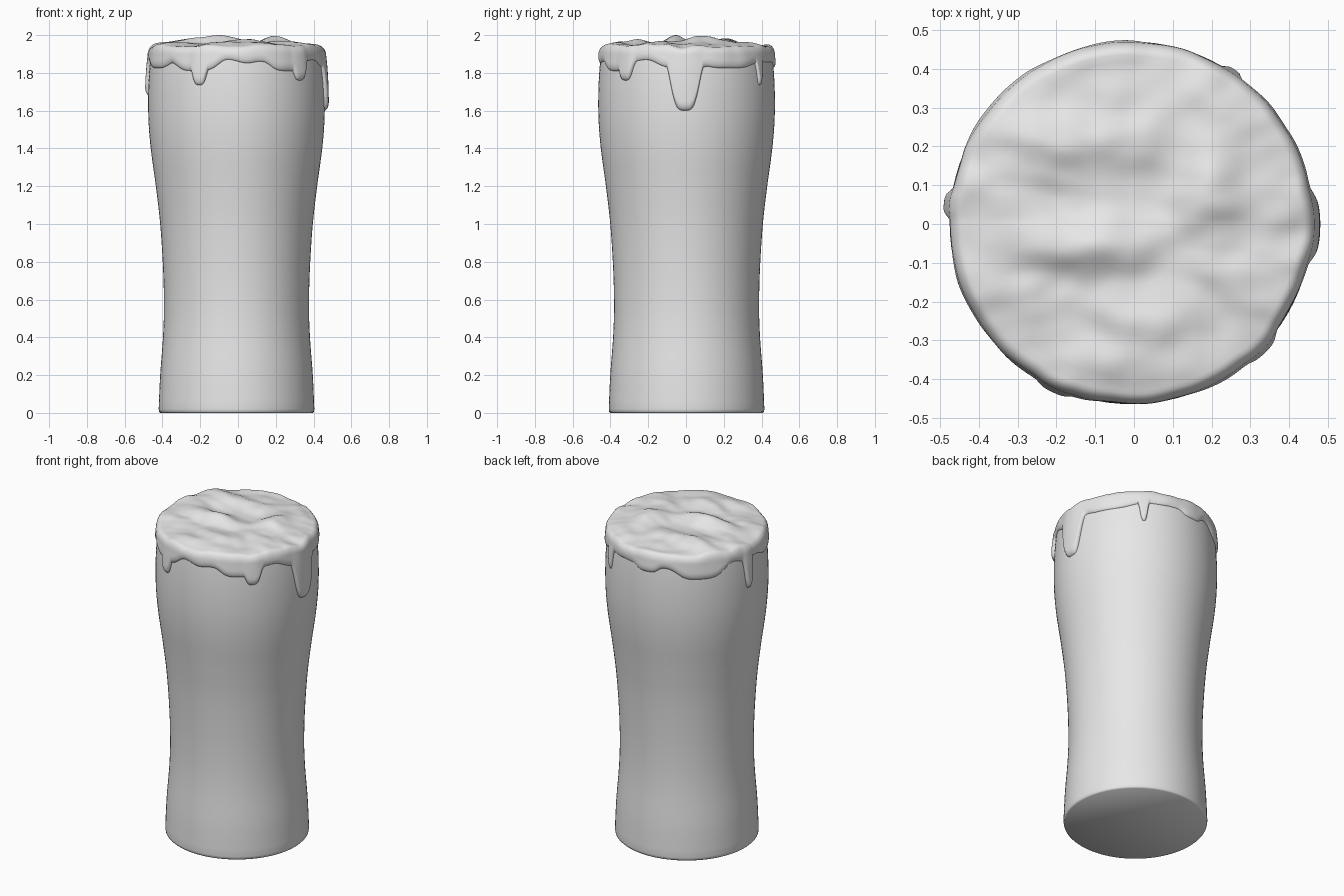
import bpy, bmesh, math
from mathutils import Vector, noise

if "Cube" in bpy.data.objects:
    bpy.data.objects.remove(bpy.data.objects["Cube"])

CX, CY = -0.008, 0.003          # slight offset of the glass axis


def material(name, rgb):
    m = bpy.data.materials.new(name)
    m.diffuse_color = (*rgb, 1)
    m.use_nodes = True
    m.node_tree.nodes["Principled BSDF"].inputs["Base Color"].default_value = m.diffuse_color
    return m


def make_object(name, bm, mat):
    bmesh.ops.recalc_face_normals(bm, faces=bm.faces)
    me = bpy.data.meshes.new(name)
    bm.to_mesh(me)
    bm.free()
    me.materials.append(mat)
    ob = bpy.data.objects.new(name, me)
    bpy.context.collection.objects.link(ob)
    bpy.ops.object.select_all(action='DESELECT')
    ob.select_set(True)
    bpy.context.view_layer.objects.active = ob
    bpy.ops.object.shade_smooth_by_angle(angle=math.radians(50))
    return ob


def skin(bm, rings):
    """Join successive closed rings of vertices with quads."""
    n = len(rings[0])
    for a, b in zip(rings, rings[1:]):
        for i in range(n):
            j = (i + 1) % n
            bm.faces.new((a[i], a[j], b[j], b[i]))


# Glass profile (height, radius), smoothly interpolated
PROFILE = [(0.02, 0.412), (0.2, 0.404), (0.4, 0.389), (0.55, 0.384), (0.75, 0.388),
           (1.0, 0.404), (1.2, 0.427), (1.4, 0.454), (1.55, 0.466), (1.7, 0.467),
           (1.82, 0.461), (1.91, 0.452)]


def glass_radius(z):
    p = PROFILE
    z = min(max(z, p[0][0]), p[-1][0])
    k = next(i for i in range(len(p) - 1) if z <= p[i + 1][0])

    def slope(i):
        a, b = p[max(i - 1, 0)], p[min(i + 1, len(p) - 1)]
        return (b[1] - a[1]) / (b[0] - a[0])
    (z0, r0), (z1, r1) = p[k], p[k + 1]
    h = z1 - z0
    t = (z - z0) / h
    return ((2*t**3 - 3*t*t + 1) * r0 + (t**3 - 2*t*t + t) * h * slope(k)
            + (3*t*t - 2*t**3) * r1 + (t**3 - t*t) * h * slope(k + 1))


grey_glass = material("light grey glass", (0.8, 0.8, 0.8))

# Glass body
bm = bmesh.new()
levels = [(0.0, 0.404), (0.006, 0.41)]
levels += [(z, glass_radius(z)) for z in [0.02 + 1.89 * i / 44 for i in range(45)]]
rings = [[bm.verts.new((CX + r * math.cos(2*math.pi*i/96), CY + r * math.sin(2*math.pi*i/96), z))
          for i in range(96)] for z, r in levels]
skin(bm, rings)
bm.faces.new(rings[0])
bm.faces.new(rings[-1])
make_object("glass_body", bm, grey_glass)

# Foam drips: angle, half width (degrees), lowest height, extra thickness
DRIPS = [(-1, 9.5, 1.60, 0.007), (-1, 19, 1.825, 0), (-44, 6, 1.76, 0.004),
         (-54, 13, 1.81, 0), (-115, 5.5, 1.735, 0.004), (-118, 15, 1.81, 0),
         (56, 2.8, 1.735, 0.0), (30, 20, 1.825, 0), (174, 3.6, 1.68, 0.004),
         (135, 17, 1.80, 0), (-155, 14, 1.825, 0), (95, 9, 1.825, 0)]


def foam_edge(a):
    """Lower edge height and thickness of the foam at angle a."""
    c, s = math.cos(a), math.sin(a)
    base = 1.862 + 0.02 * noise.noise(Vector((c * 4, s * 4, 3.1)))
    low, thick = base, 0.014 + 0.004 * noise.noise(Vector((c * 5, s * 5, 8)))
    for deg, w, tip, extra in DRIPS:
        d = (math.degrees(a) - deg + 180) % 360 - 180
        f = math.exp(-(d / w) ** 4 * 0.8)
        low = min(low, base + (tip - base) * f)
        thick += extra * f
    return low, thick


# Foam crests: x, y, x size, y size, height
CRESTS = [(-0.14, -0.06, 0.17, 0.06, 0.035), (0.2, 0.1, 0.08, 0.13, 0.024),
          (-0.1, 0.22, 0.16, 0.07, 0.015), (0.05, -0.25, 0.14, 0.06, 0.016),
          (-0.28, 0.07, 0.08, 0.15, 0.012), (0.33, -0.12, 0.08, 0.08, 0.010)]


def foam_top(x, y):
    z = 1.948 + 0.016 * noise.noise(Vector((x * 5, y * 8, 1.7)))
    z += 0.006 * noise.noise(Vector((x * 12, y * 16, 5.2)))
    for cx, cy, sx, sy, h in CRESTS:
        z += h * math.exp(-((x - cx) / sx) ** 2 - ((y - cy) / sy) ** 2)
    return z


# Foam head: each angle has a column from the drip edge, over the rim, to the middle
N, SIDE, RIM, TOP = 360, 22, 6, 24
RIM_Z = 1.895
bm = bmesh.new()
columns = []
for i in range(N):
    a = 2 * math.pi * i / N
    c, s = math.cos(a), math.sin(a)
    low, thick = foam_edge(a)
    col = []
    for k in range(SIDE + 1):
        z = low + (RIM_Z - low) * (k / SIDE) ** 1.5
        u = min((z - low) / 0.045, 1)
        off = -0.004 + (thick + 0.004) * math.sqrt(max(0, 1 - (1 - u) ** 2))
        col.append((glass_radius(z) + off, z))
    r_out = col[-1][0]
    r_in = r_out - 0.035
    z_in = foam_top(r_in * c, r_in * s) - 0.008
    for k in range(1, RIM + 1):                      # rounded rim
        t = k / RIM * math.pi / 2
        col.append((r_in + (r_out - r_in) * math.cos(t),
                    RIM_Z + (z_in - RIM_Z) * math.sin(t)))
    for k in range(1, TOP):                          # wavy top
        f = 1 - k / TOP
        r = r_in * f
        col.append((r, foam_top(r * c, r * s) - 0.008 * f ** 6))
    columns.append([(CX + r * c, CY + r * s, z) for r, z in col])

peak = max(p[2] for col in columns for p in col)


def lift(z):                                         # highest crest reaches 2.0
    return z if z < RIM_Z else RIM_Z + (z - RIM_Z) * (2.0 - RIM_Z) / (peak - RIM_Z)


rings = [[bm.verts.new((x, y, lift(z))) for x, y, z in (col[k] for col in columns)]
         for k in range(len(columns[0]))]
skin(bm, rings)
mid = bm.verts.new((CX, CY, lift(foam_top(0, 0))))
for i in range(N):
    bm.faces.new((rings[-1][i], rings[-1][(i + 1) % N], mid))
foam = make_object("foam_head", bm, grey_glass)
foam.data.polygons.foreach_set("use_smooth", [True] * len(foam.data.polygons))
